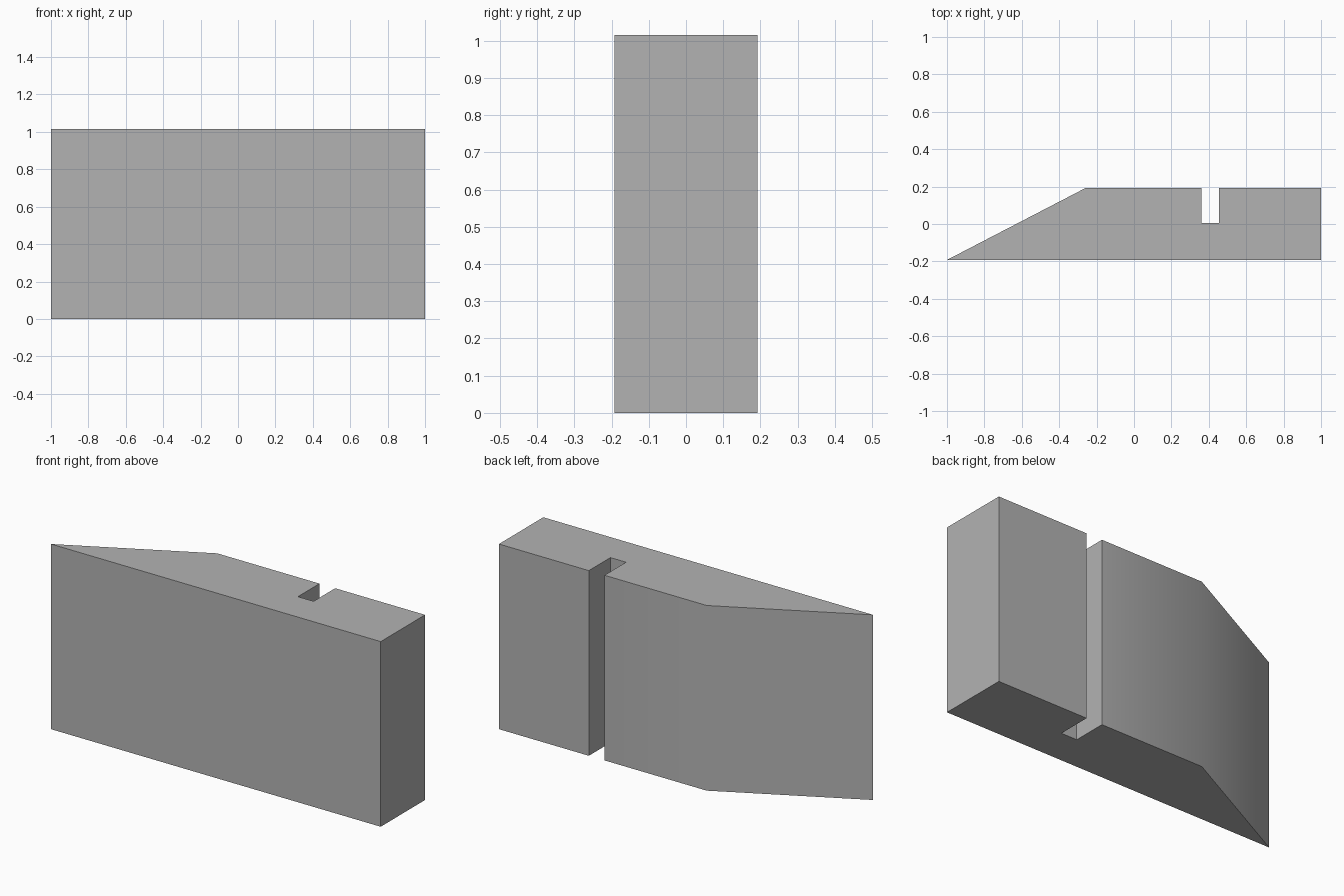
import bpy
import bmesh
import math

cube = bpy.data.objects.get("Cube")
if cube:
    bpy.data.objects.remove(cube, do_unlink=True)

HEIGHT = 1.015
HALF_DEPTH = 0.192
SLOPE_START = -0.26
SLOT_LEFT, SLOT_RIGHT, SLOT_FLOOR = 0.36, 0.455, 0.005

# Plain grey material
grey = bpy.data.materials.new("plain_grey")
grey.use_nodes = True
colour = (0.45, 0.45, 0.45, 1)
grey.diffuse_color = colour
grey.node_tree.nodes["Principled BSDF"].inputs["Base Color"].default_value = colour

# Plan outline: wedge tip, straight front, slotted back
outline = [
    (-1, -HALF_DEPTH), (1, -HALF_DEPTH), (1, HALF_DEPTH),
    (SLOT_RIGHT, HALF_DEPTH), (SLOT_RIGHT, SLOT_FLOOR),
    (SLOT_LEFT, SLOT_FLOOR), (SLOT_LEFT, HALF_DEPTH),
    (SLOPE_START, HALF_DEPTH),
]

# Extrude the outline straight up
bm = bmesh.new()
base = bm.faces.new([bm.verts.new((x, y, 0)) for x, y in outline])
result = bmesh.ops.extrude_face_region(bm, geom=[base], use_keep_orig=True)
top = [v for v in result["geom"] if isinstance(v, bmesh.types.BMVert)]
bmesh.ops.translate(bm, verts=top, vec=(0, 0, HEIGHT))
bmesh.ops.recalc_face_normals(bm, faces=bm.faces)

mesh = bpy.data.meshes.new("slotted_wedge_block")
bm.to_mesh(mesh)
bm.free()
mesh.materials.append(grey)
block = bpy.data.objects.new("slotted_wedge_block", mesh)
bpy.context.collection.objects.link(block)

# Soften only the shallow bend between back and slope
bpy.ops.object.select_all(action="DESELECT")
block.select_set(True)
bpy.context.view_layer.objects.active = block
bpy.ops.object.shade_smooth_by_angle(angle=math.radians(30))
